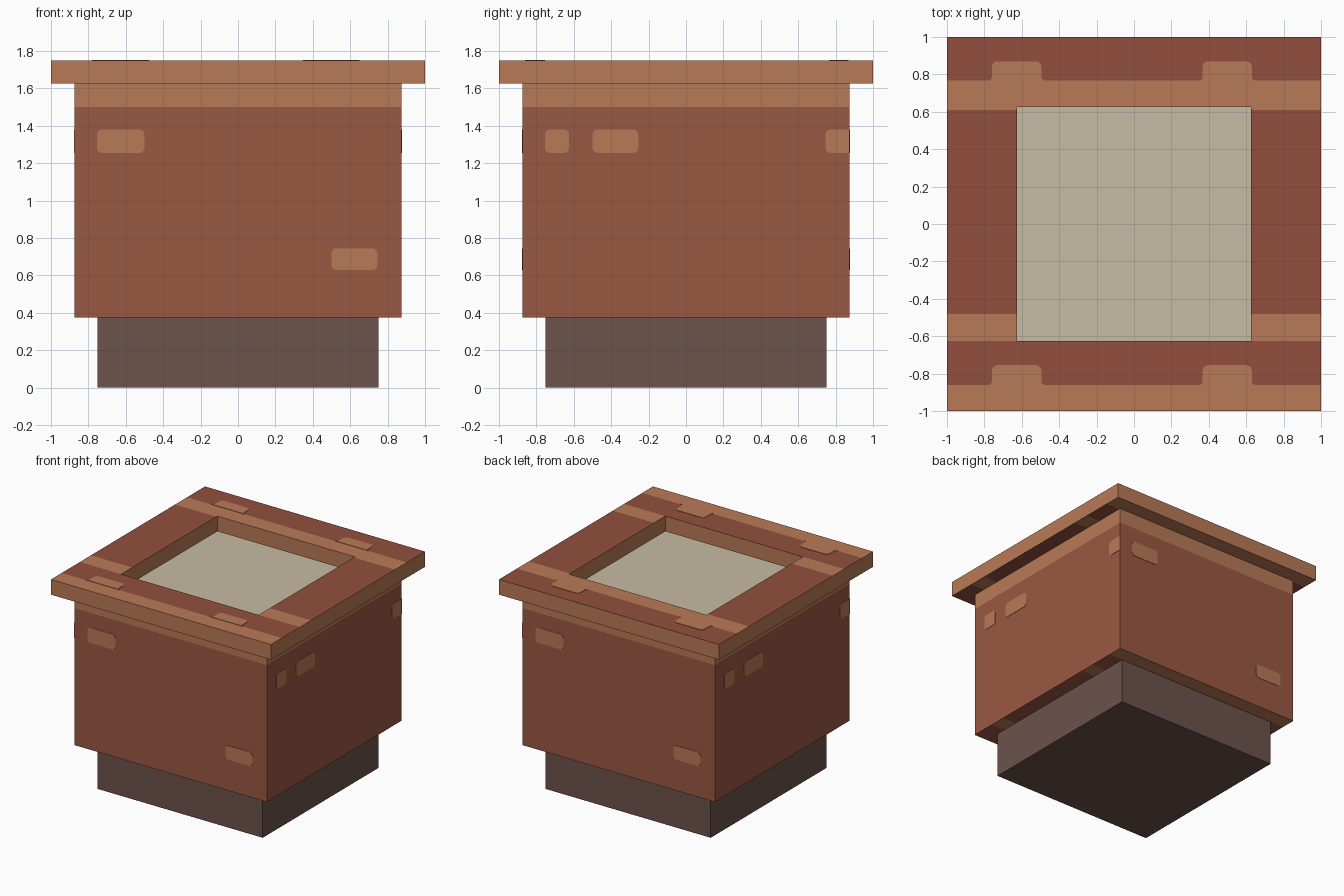
import bpy, bmesh, math
from mathutils import Matrix, Vector

if "Cube" in bpy.data.objects:
    bpy.data.objects.remove(bpy.data.objects["Cube"], do_unlink=True)


def material(name, r, g, b):
    lin = [((c / 255 + 0.055) / 1.055) ** 2.4 for c in (r, g, b)] + [1.0]
    m = bpy.data.materials.new(name)
    m.use_nodes = True
    m.diffuse_color = lin
    bsdf = m.node_tree.nodes["Principled BSDF"]
    bsdf.inputs["Base Color"].default_value = lin
    bsdf.inputs["Roughness"].default_value = 0.9
    return m


RED = material("brick red", 155, 88, 66)
TOP_RED = material("cap red", 146, 79, 61)
TAN = material("light brick", 186, 122, 87)
STONE = material("grey brown stone", 108, 82, 75)
CREAM = material("cream filling", 198, 187, 164)


def finish(bm, name, mats, rule=None):
    bmesh.ops.recalc_face_normals(bm, faces=bm.faces)
    bm.normal_update()
    for f in bm.faces:
        f.material_index = rule(f.calc_center_median(), f.normal) if rule else 0
    mesh = bpy.data.meshes.new(name)
    bm.to_mesh(mesh)
    bm.free()
    for m in mats:
        mesh.materials.append(m)
    ob = bpy.data.objects.new(name, mesh)
    bpy.context.collection.objects.link(ob)
    return ob


def box(half, z0, z1):
    bm = bmesh.new()
    bmesh.ops.create_cube(bm, size=1, matrix=Matrix.Translation((0, 0, (z0 + z1) / 2))
                          @ Matrix.Diagonal((2 * half, 2 * half, z1 - z0, 1)))
    return bm


def end_face(bm, sign):
    bm.normal_update()
    return [f for f in bm.faces if f.normal.z * sign > 0.9]


def cut(bm, faces, co, normal):
    geom = set(faces)
    for f in faces:
        geom.update(f.edges, f.verts)
    bmesh.ops.bisect_plane(bm, geom=list(geom), plane_co=co, plane_no=normal)


# Stripes run along x across the cap and the undersides
STRIPES = [(-1.0, -0.86), (-0.625, -0.48), (0.61, 0.767)]


def striped(y):
    return any(a < y < b for a, b in STRIPES)


def cut_stripes(bm, sign, scale):
    for y in [v for s in STRIPES for v in s][1:]:
        cut(bm, end_face(bm, sign), Vector((0, sign * y * scale, 0)), Vector((0, 1, 0)))


# Plinth
finish(box(0.75, 0, 0.375), "plinth", [STONE])

# Body with a recessed, filled opening in its top
BODY = 0.875
bm = box(BODY, 0.375, 1.625)
top = end_face(bm, 1)
bmesh.ops.inset_region(bm, faces=top, thickness=BODY - 0.625)
floor = bmesh.ops.extrude_face_region(bm, geom=top)["geom"]
bmesh.ops.delete(bm, geom=top, context='FACES_ONLY')
bmesh.ops.translate(bm, vec=(0, 0, -0.031), verts=[v for v in floor if isinstance(v, bmesh.types.BMVert)])
bm.normal_update()
cut(bm, [f for f in bm.faces if abs(f.normal.z) < 0.1], Vector((0, 0, 1.5)), Vector((0, 0, 1)))
cut_stripes(bm, -1, BODY)


def body_rule(c, n):
    if n.z < -0.9:
        return 1 if striped(-c.y / BODY) else 0
    if n.z > 0.9:
        return 2 if c.z < 1.61 else 0
    outer = max(abs(c.x), abs(c.y)) > 0.8
    return 1 if outer and c.z > 1.5 else 0


finish(bm, "body", [RED, TAN, CREAM], body_rule)

# Square cap frame, a spun pair of rings
bm = bmesh.new()
rings = []
for half, z in ((1, 1.625), (1, 1.75), (0.625, 1.75), (0.625, 1.625)):
    rings.append([bm.verts.new((sx * half, sy * half, z))
                  for sx, sy in ((-1, -1), (1, -1), (1, 1), (-1, 1))])
for i in range(4):
    a, b = rings[i], rings[(i + 1) % 4]
    for j in range(4):
        k = (j + 1) % 4
        bm.faces.new((a[j], a[k], b[k], b[j]))
bmesh.ops.recalc_face_normals(bm, faces=bm.faces)
for sign in (1, -1):
    cut_stripes(bm, sign, 1)
finish(bm, "cap_frame", [TOP_RED, TAN],
       lambda c, n: 1 if abs(n.z) < 0.1 or striped(c.y * n.z) else 0)


def arc(cx, cy, r, a0, a1, n=4):
    return [(cx + r * math.cos(math.radians(a0 + (a1 - a0) * i / n)),
             cy + r * math.sin(math.radians(a0 + (a1 - a0) * i / n))) for i in range(n + 1)]


def plate(name, outline, matrix):
    bm = bmesh.new()
    face = bm.faces.new([bm.verts.new((u, v, 0)) for u, v in outline])
    ext = bmesh.ops.extrude_face_region(bm, geom=[face])["geom"]
    bmesh.ops.translate(bm, vec=(0, 0, 0.003),
                        verts=[v for v in ext if isinstance(v, bmesh.types.BMVert)])
    bm.transform(matrix)
    return finish(bm, name, [TAN])


def brick(u0, u1, v0, v1, r=0.028):
    right = [(u1, v0), (u1, v1)] if u1 >= BODY else \
        arc(u1 - r, v0 + r, r, -90, 0) + arc(u1 - r, v1 - r, r, 0, 90)
    return right + arc(u0 + r, v1 - r, r, 90, 180) + arc(u0 + r, v0 + r, r, 180, 270)


# Exposed bricks: one set for front and back, another for the two sides
FRONT = [(-0.755, -0.5, 1.255, 1.38), (0.5, 0.745, 0.63, 0.745)]
SIDE = [(-0.755, -0.625, 1.255, 1.38), (-0.5, -0.255, 1.255, 1.38), (0.745, 0.875, 1.255, 1.38)]
for side, angle, bricks in (("front", 0, FRONT), ("left", 90, SIDE),
                            ("back", 180, FRONT), ("right", 270, SIDE)):
    place = (Matrix.Rotation(math.radians(angle), 4, 'Z')
             @ Matrix.Translation((0, -BODY, 0)) @ Matrix.Rotation(math.radians(90), 4, 'X'))
    for i, b in enumerate(bricks):
        plate(f"{side}_brick_{i + 1}", brick(*b), place)

# Rounded tabs rising from two of the cap stripes
for row, y0, y1 in (("front", -0.86, -0.755), ("back", 0.767, 0.87)):
    for col, x0, x1 in (("right", -0.76, -0.495), ("left", 0.367, 0.63)):
        r, s = 0.03, 0.02
        shape = (arc(x1 + s, y0 + s, s, 270, 180) + arc(x1 - r, y1 - r, r, 0, 90)
                 + arc(x0 + r, y1 - r, r, 90, 180) + arc(x0 - s, y0 + s, s, 0, -90))
        plate(f"cap_tab_{row}_{col}", shape, Matrix.Translation((0, 0, 1.75)))
